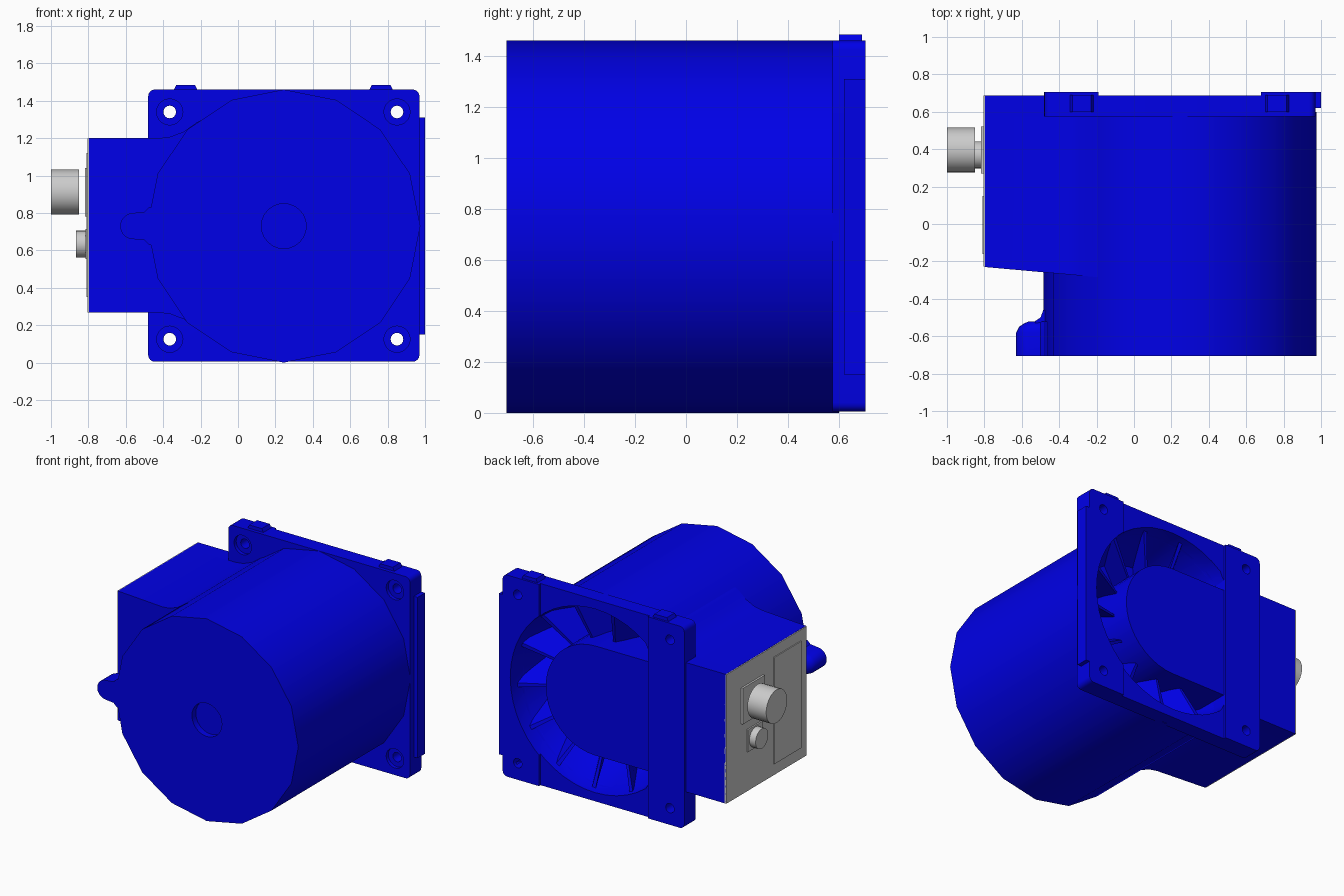
import bpy, bmesh
from math import sin, cos, pi, radians

if "Cube" in bpy.data.objects:
    bpy.data.objects.remove(bpy.data.objects["Cube"])

CX, CZ = 0.245, 0.73          # drum axis, runs along y
blue = bpy.data.materials.new("blue_paint")
blue.diffuse_color = (0.0, 0.0, 0.8, 1)
blue.use_nodes = True
blue.node_tree.nodes["Principled BSDF"].inputs["Base Color"].default_value = blue.diffuse_color


def finish(name, bm, mat=blue):
    bmesh.ops.recalc_face_normals(bm, faces=bm.faces)
    me = bpy.data.meshes.new(name)
    bm.to_mesh(me)
    bm.free()
    ob = bpy.data.objects.new(name, me)
    bpy.context.collection.objects.link(ob)
    if mat:
        me.materials.append(mat)
    return ob


def loft(name, rings, mat=blue):
    """Closed solid through rings of equal point count."""
    bm = bmesh.new()
    vs = [[bm.verts.new(p) for p in r] for r in rings]
    n = len(vs[0])
    for a, b in zip(vs, vs[1:]):
        for i in range(n):
            j = (i + 1) % n
            bm.faces.new((a[i], a[j], b[j], b[i]))
    bm.faces.new(vs[0])
    bm.faces.new(vs[-1])
    return finish(name, bm, mat)


def prism(name, pts, y0, y1, mat=blue):
    """Extrude an x-z profile along y."""
    return loft(name, [[(x, y, z) for x, z in pts] for y in (y0, y1)], mat)


def box(name, x, y, z, mat=blue):
    return prism(name, [(x[0], z[0]), (x[1], z[0]), (x[1], z[1]), (x[0], z[1])], *y, mat)


def arc(cx, cz, r, a0, a1, n):
    return [(cx + r * cos(radians(a0 + (a1 - a0) * i / n)),
             cz + r * sin(radians(a0 + (a1 - a0) * i / n))) for i in range(n + 1)]


def circle(cx, cz, r, n):
    return arc(cx, cz, r, 0, 360, n)[:-1]


def round_rect(x0, x1, z0, z1, r):
    return (arc(x1 - r, z1 - r, r, 0, 90, 4) + arc(x0 + r, z1 - r, r, 90, 180, 4)
            + arc(x0 + r, z0 + r, r, 180, 270, 4) + arc(x1 - r, z0 + r, r, 270, 360, 4))


def x_cylinder(name, y, z, r, x0, x1):
    return loft(name, [[(x, a, b) for a, b in circle(y, z, r, 24)] for x in (x0, x1)], None)


def cut(ob, cutters):
    bpy.context.view_layer.objects.active = ob
    for c in cutters:
        m = ob.modifiers.new("cut", 'BOOLEAN')
        m.operation, m.solver, m.object = 'DIFFERENCE', 'EXACT', c
        bpy.ops.object.modifier_apply(modifier=m.name)


# cutters: fan opening (flat on the -x side), front dimple, screw holes
def opening_ring(y, r):
    return [(max(x, -0.19), y, z) for x, z in circle(CX, CZ, r, 48)]


opening = loft("opening_cutter", [opening_ring(0.32, 0.55), opening_ring(0.58, 0.65),
                                  opening_ring(0.75, 0.67)])
dimple = prism("dimple_cutter", circle(CX, CZ, 0.12, 24), -0.8, -0.66)
holes = []
for x in (-0.365, 0.85):
    for z in (0.125, 1.34):
        holes.append(prism("hole_cutter", circle(x, z, 0.034, 16), 0.5, 0.8))
        holes.append(prism("counterbore_cutter", circle(x, z, 0.07, 20), 0.5, 0.60))

# drum housing
drum = prism("drum_housing", circle(CX, CZ, 0.73, 16), -0.705, 0.60)
cut(drum, [opening, dimple])

# square mounting flange and its raised back pads
flange = prism("mounting_flange", round_rect(-0.48, 0.97, 0.005, 1.46, 0.035), 0.575, 0.687)
cut(flange, [opening] + holes)
for side, x0, x1 in (("left", -0.48, -0.19), ("right", 0.68, 0.97)):
    r = 0.035
    if side == "left":
        pts = [(x1, 0.005), (x1, 1.46)] + arc(x0 + r, 1.46 - r, r, 90, 180, 4) \
            + arc(x0 + r, 0.005 + r, r, 180, 270, 4)
    else:
        pts = [(x0, 1.46), (x0, 0.005)] + arc(x1 - r, 0.005 + r, r, 270, 360, 4) \
            + arc(x1 - r, 1.46 - r, r, 0, 90, 4)
    pad = prism(side + "_back_pad", pts, 0.68, 0.705)
    cut(pad, holes[::2] + ([opening] if side == "right" else []))

# tabs on top and strip on the side of the flange
for i, x in enumerate((-0.28, 0.765)):
    prism(f"top_tab_{i + 1}", [(x - 0.065, 1.455), (x + 0.065, 1.455),
                               (x + 0.05, 1.485), (x - 0.05, 1.485)], 0.60, 0.69)
box("side_strip", (0.96, 1.0), (0.62, 0.705), (0.15, 1.31))

# terminal box, blended into the drum, front face slightly slanted
upper = [(-0.797, 1.20), (-0.42, 1.20), (-0.36, 1.208), (-0.29, 1.235), (-0.22, 1.285), (-0.19, 1.30)]
profile = upper + [(x, 1.467 - z) for x, z in reversed(upper)]
loft("terminal_box", [[(x, -0.23 - 0.09 * (x + 0.797), z) for x, z in profile],
                      [(x, 0.575, z) for x, z in profile]])
box("terminal_box_back", (-0.797, -0.2), (0.57, 0.687), (0.267, 1.20))

# round lug at the front left of the drum
def lug_ring(y, r, tip):
    return ([(-0.40, y, CZ + 0.10), (-0.475, y, CZ + 0.10), (-0.50, y, CZ + r + 0.006)]
            + [(x, y, z) for x, z in arc(tip, CZ, r, 90, 270, 10)]
            + [(-0.50, y, CZ - r - 0.006), (-0.475, y, CZ - 0.10), (-0.40, y, CZ - 0.10)])


loft("front_lug", [lug_ring(-0.705, 0.07, -0.56), lug_ring(-0.58, 0.07, -0.56),
                   lug_ring(-0.55, 0.065, -0.55), lug_ring(-0.53, 0.05, -0.535),
                   lug_ring(-0.52, 0.03, -0.53)])
loft("lug_fillet", [[(x, y, z) for z in (CZ - 0.05, CZ + 0.05)] + [(-0.42, y, CZ + 0.05), (-0.42, y, CZ - 0.05)]
                    for x, y in ((-0.53, -0.54), (-0.53, -0.52), (-0.50, -0.50), (-0.485, -0.46))])

# hub in the opening, joined to the terminal box
prism("fan_hub", arc(CX, CZ, 0.395, -90, 90, 20) + [(-0.25, CZ + 0.395), (-0.25, CZ - 0.395)], 0.30, 0.685)

# swept guide vanes between hub and opening wall
for i in range(9):
    a = -106 + 26.5 * i
    rings = []
    for r, y0, y1 in ((0.37, 0.30, 0.55), (0.66, 0.30, 0.64)):
        ring = []
        for da, y in ((0, y1), (2.5, y1), (19, y0), (16, y0)):
            t = radians(a + da - 8)
            ring.append((max(CX + r * cos(t), -0.2), y, CZ + r * sin(t)))
        rings.append(ring)
    loft(f"guide_vane_{i + 1}", rings)

# grey connector side
box("cover_plate", (-0.804, -0.79), (-0.228, 0.687), (0.268, 1.199), None)
box("label_panel", (-0.811, -0.80), (-0.16, 0.15), (0.35, 1.12), None)
box("large_connector_base", (-0.818, -0.80), (0.27, 0.52), (0.78, 1.04), None)
box("small_connector_base", (-0.815, -0.80), (0.285, 0.455), (0.555, 0.715), None)
x_cylinder("large_connector", 0.395, 0.912, 0.12, -1.0, -0.85)
x_cylinder("small_connector", 0.37, 0.633, 0.072, -0.865, -0.81)

# remove cutters, smooth the rounded surfaces
for c in [opening, dimple] + holes:
    bpy.data.objects.remove(c)
for ob in bpy.context.collection.objects:
    ob.select_set(True)
    bpy.context.view_layer.objects.active = ob
bpy.ops.object.shade_smooth_by_angle(angle=radians(30))
